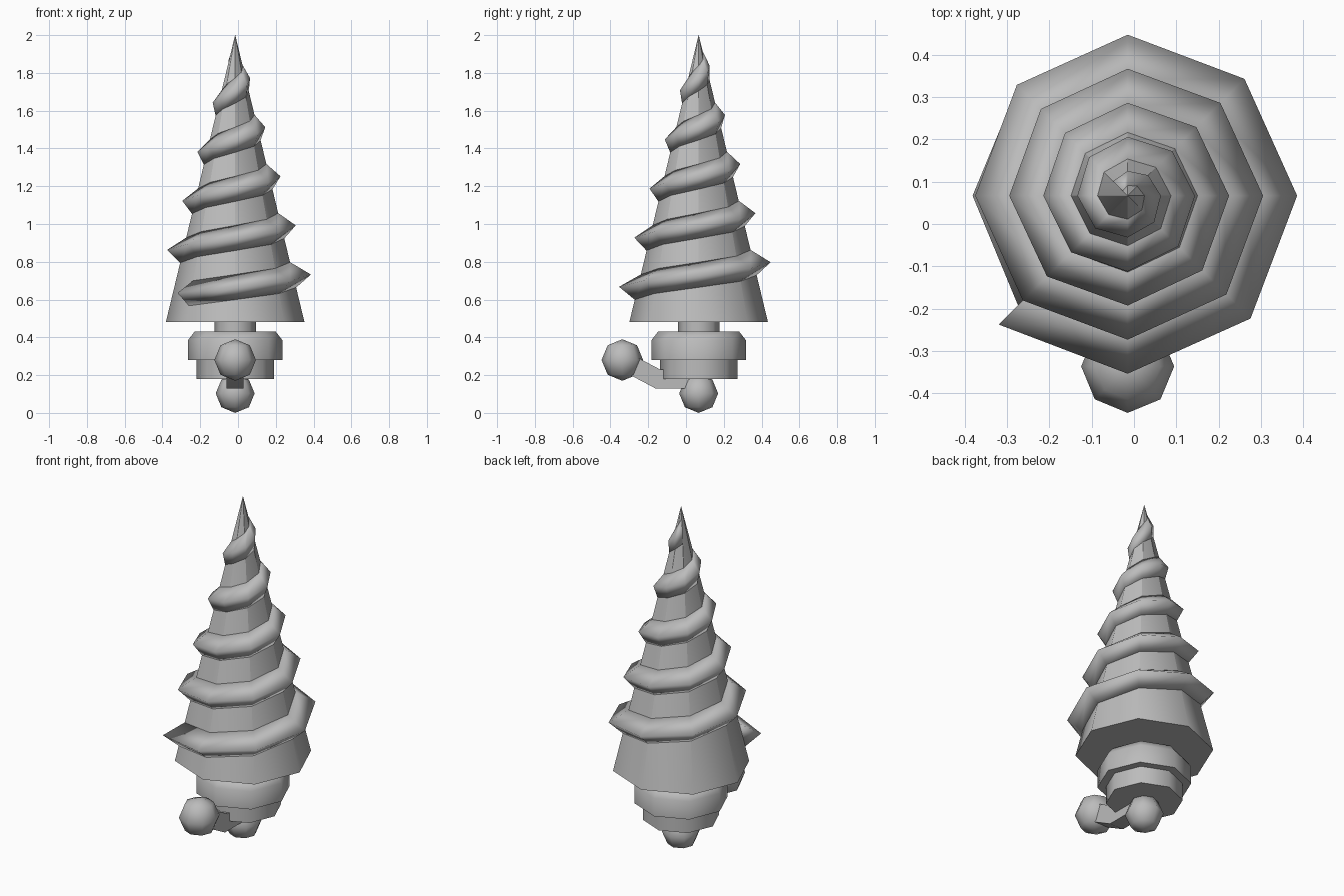
import bpy, bmesh, math
from mathutils import Vector

if "Cube" in bpy.data.objects:
    bpy.data.objects.remove(bpy.data.objects["Cube"])

CX, CY = -0.015, 0.067      # drill axis
SIDES = 8

grey = bpy.data.materials.new("plain_grey")
grey.diffuse_color = (0.5, 0.5, 0.5, 1)
grey.use_nodes = True
grey.node_tree.nodes["Principled BSDF"].inputs["Base Color"].default_value = grey.diffuse_color


def finish(name, bm, angle=None):
    bmesh.ops.recalc_face_normals(bm, faces=bm.faces)
    mesh = bpy.data.meshes.new(name)
    bm.to_mesh(mesh)
    bm.free()
    mesh.materials.append(grey)
    ob = bpy.data.objects.new(name, mesh)
    bpy.context.collection.objects.link(ob)
    bpy.ops.object.select_all(action='DESELECT')
    ob.select_set(True)
    bpy.context.view_layer.objects.active = ob
    if angle:
        bpy.ops.object.shade_smooth_by_angle(angle=math.radians(angle))
    else:
        bpy.ops.object.shade_smooth()
    return ob


def loft(name, rings, angle=None):
    """Skin a list of rings and cap both ends."""
    bm = bmesh.new()
    loops = [[bm.verts.new(p) for p in ring] for ring in rings]
    n = len(loops[0])
    for a, b in zip(loops, loops[1:]):
        for i in range(n):
            j = (i + 1) % n
            bm.faces.new((a[i], a[j], b[j], b[i]))
    bm.faces.new(loops[0])
    bm.faces.new(loops[-1])
    return finish(name, bm, angle)


def polar(r, a, z):
    return (CX + r * math.cos(a), CY + r * math.sin(a), z)


def turned(name, profile):
    rings = [[polar(r, math.tau * i / SIDES, z) for i in range(SIDES)]
             for r, z in profile]
    return loft(name, rings, 60)


def ball(name, centre, radius):
    bm = bmesh.new()
    bmesh.ops.create_uvsphere(bm, u_segments=8, v_segments=4, radius=radius)
    bmesh.ops.translate(bm, verts=bm.verts, vec=centre)
    return finish(name, bm)


def cone_radius(z):
    return 0.367 * (2.0 - z) / 1.52


# Drill cone, neck and stepped collar
turned("drill_cone", [(0.367, 0.48), (0.0005, 2.0)])
turned("neck", [(0.11, 0.40), (0.11, 0.52)])
turned("collar", [(0.25, 0.28), (0.25, 0.385), (0.215, 0.43)])
turned("lower_collar", [(0.205, 0.18), (0.205, 0.30)])

# Spiral cutting ridge winding up the cone
ridge = []
for k in range(39):
    a = math.radians(225 + 45 * k)
    z = 0.635 + 0.0325 * k
    tip = 0.36 - (z - 0.865) * 0.31
    hi, lo = z + 0.065, z - 0.068
    ridge.append([polar(tip, a, z),
                  polar(cone_radius(hi) + 0.001, a, hi),
                  polar(max(cone_radius(z) - 0.04, 0.005), a, z),
                  polar(cone_radius(lo) + 0.001, a, lo)])
loft("spiral_ridge", ridge)

# Crank arm with a bend
path = [(CY, 0.18), (-0.15, 0.18), (-0.31, 0.265)]
across = [Vector((0, 1)), Vector((0.25, 1)).normalized() * 1.03,
          Vector((0.47, 0.88))]
arm = []
for (y, z), d in zip(path, across):
    ring = []
    for sx, s in ((-1, -1), (1, -1), (1, 1), (-1, 1)):
        ring.append((CX + sx * 0.045, y + s * 0.05 * d.x, z + s * 0.05 * d.y))
    arm.append(ring)
loft("crank_arm", arm, 50)

# Handle knob and bottom knob
ball("handle_knob", (CX, -0.337, 0.28), 0.11)
ball("bottom_knob", (CX, CY, 0.103), 0.103)
